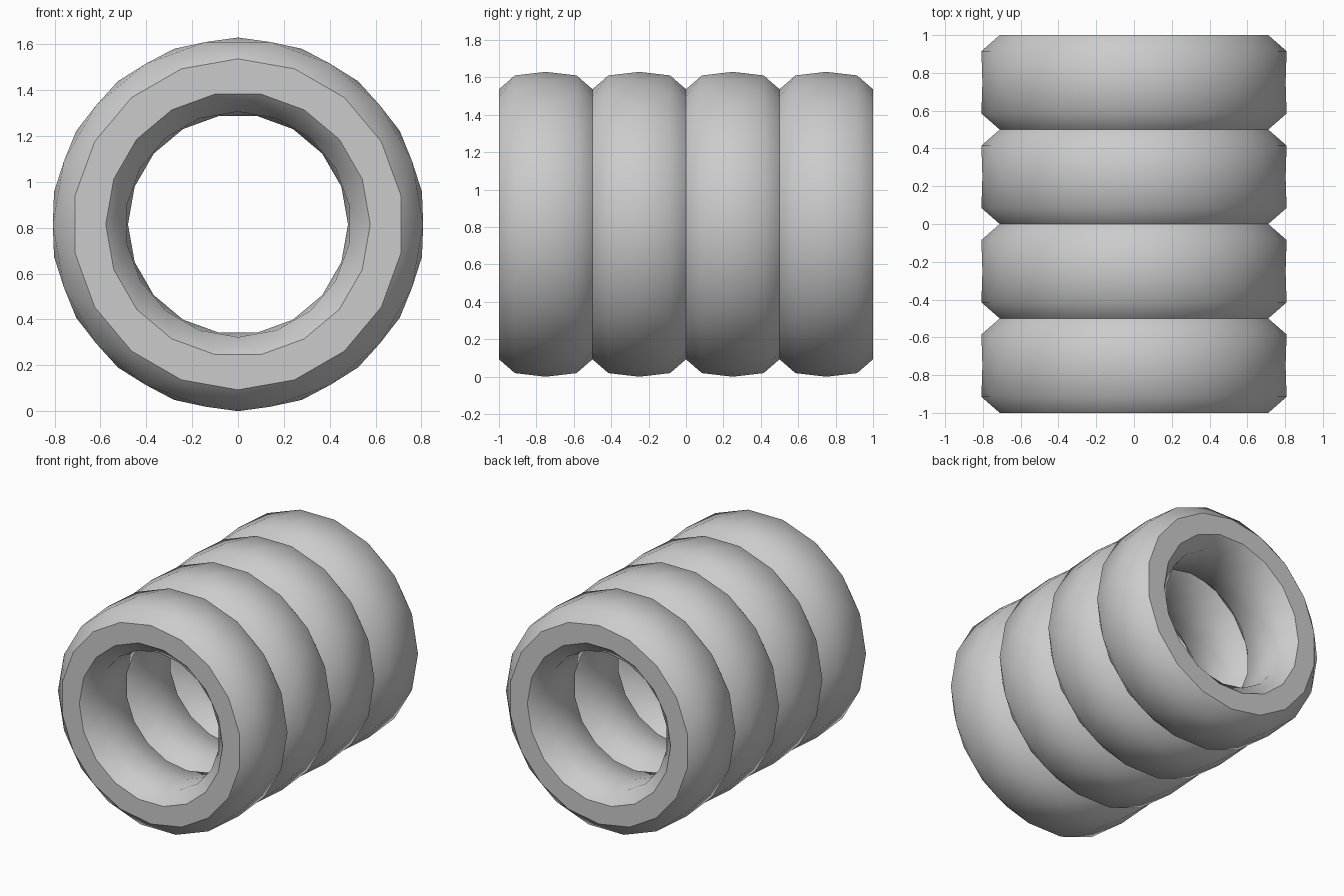
import bpy, bmesh
from math import sin, cos, pi

if "Cube" in bpy.data.objects:
    bpy.data.objects.remove(bpy.data.objects["Cube"])

N = 18           # sides around each tyre
R = 0.815        # outer radius, also the axle height

# Closed cross-section: (radius, y offset, half-step stagger, crisp edge)
PROFILE = [
    (0.815, 0.00, 1, False),    # tread centre
    (0.808, 0.165, 0, False),   # outer shoulder
    (0.722, 0.25, 1, True),     # sidewall outer edge
    (0.577, 0.25, 0, True),     # sidewall inner edge
    (0.492, 0.165, 1, False),   # inner shoulder
    (0.480, 0.00, 0, False),    # bore centre
    (0.492, -0.165, 1, False),
    (0.577, -0.25, 0, True),
    (0.722, -0.25, 1, True),
    (0.808, -0.165, 0, False),
]


def make_tyre(name, y):
    bm = bmesh.new()
    rings = []
    for r, dy, stagger, _ in PROFILE:
        angles = [2 * pi * (i + stagger / 2) / N for i in range(N)]
        rings.append([bm.verts.new((r * cos(a), dy, r * sin(a))) for a in angles])

    # Join neighbouring staggered rings with alternating triangles
    for k, ring in enumerate(rings):
        nxt = (k + 1) % len(rings)
        lead, lag = (ring, rings[nxt]) if PROFILE[nxt][2] else (rings[nxt], ring)
        for i in range(N):
            j = (i + 1) % N
            bm.faces.new((lead[i], lead[j], lag[i]))
            bm.faces.new((lead[j], lag[j], lag[i]))

    bmesh.ops.recalc_face_normals(bm, faces=bm.faces)
    for f in bm.faces:
        f.smooth = True
    # Crisp borders around the flat sidewalls
    for ring, spec in zip(rings, PROFILE):
        if spec[3]:
            for i in range(N):
                edge = bm.edges.get((ring[i], ring[(i + 1) % N]))
                edge.smooth = False

    mesh = bpy.data.meshes.new(name)
    bm.to_mesh(mesh)
    bm.free()
    obj = bpy.data.objects.new(name, mesh)
    obj.location = (0, y, R)
    bpy.context.collection.objects.link(obj)


# Row of four tyres lying side by side along y
for t in range(4):
    make_tyre(f"tyre_{t + 1}", -0.75 + 0.5 * t)
